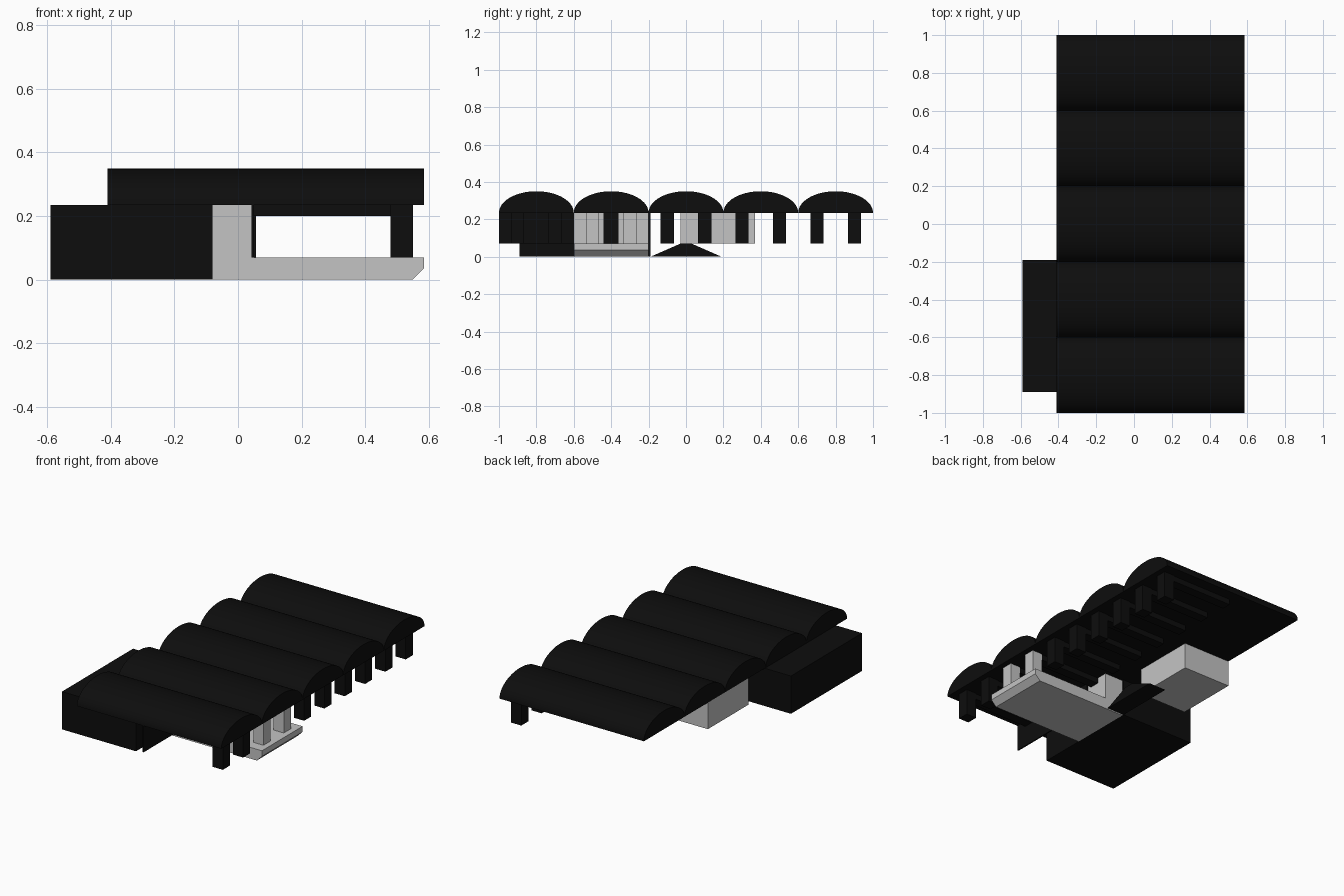
import bpy, bmesh, math

old = bpy.data.objects.get("Cube")
if old:
    bpy.data.objects.remove(old, do_unlink=True)


def material(name, value):
    m = bpy.data.materials.new(name)
    m.use_nodes = True
    colour = (value, value, value, 1)
    m.diffuse_color = colour
    m.node_tree.nodes["Principled BSDF"].inputs["Base Color"].default_value = colour
    return m


BLACK = material("near black", 0.004)
GREY = material("light grey", 0.55)


def extrude(name, mat, profile, axis, start, end):
    """Closed 2D profile swept along x (profile = y, z) or y (profile = x, z)."""
    bm = bmesh.new()
    if axis == "x":
        verts = [bm.verts.new((start, a, b)) for a, b in profile]
        step = (end - start, 0, 0)
    else:
        verts = [bm.verts.new((a, start, b)) for a, b in profile]
        step = (0, end - start, 0)
    face = bm.faces.new(verts)
    swept = bmesh.ops.extrude_face_region(bm, geom=[face], use_keep_orig=True)
    moved = [g for g in swept["geom"] if isinstance(g, bmesh.types.BMVert)]
    bmesh.ops.translate(bm, verts=moved, vec=step)
    bmesh.ops.recalc_face_normals(bm, faces=bm.faces)
    mesh = bpy.data.meshes.new(name)
    bm.to_mesh(mesh)
    bm.free()
    mesh.materials.append(mat)
    ob = bpy.data.objects.new(name, mesh)
    bpy.context.collection.objects.link(ob)
    return ob


def box(name, mat, x, y, z):
    rect = [(y[0], z[0]), (y[1], z[0]), (y[1], z[1]), (y[0], z[1])]
    return extrude(name, mat, rect, "x", *x)


FLOOR, EAVE, RISE = 0.07, 0.235, 0.115

# Five barrel vaults side by side
for i in range(5):
    centre = -0.8 + 0.4 * i
    arc = [(centre + 0.2 * math.cos(math.pi * k / 32),
            EAVE + RISE * math.sin(math.pi * k / 32)) for k in range(33)]
    vault = extrude(f"roof_vault_{i + 1}", BLACK, arc, "x", -0.41, 0.585)
    bpy.ops.object.select_all(action="DESELECT")
    vault.select_set(True)
    bpy.context.view_layer.objects.active = vault
    bpy.ops.object.shade_smooth_by_angle(angle=math.radians(30))

# Colonnade with beams running inwards; the porch pair is light
for i in range(10):
    y = -0.9 + 0.2 * i
    mat = GREY if i in (2, 3) else BLACK
    box(f"column_{i + 1}", mat, (0.48, 0.55), (y - 0.035, y + 0.035), (FLOOR, EAVE))
    box(f"beam_{i + 1}", BLACK, (0.05, 0.48), (y - 0.03, y + 0.03), (0.2, EAVE))

# Closed wing
box("side_wing", BLACK, (-0.59, -0.08), (-0.89, -0.19), (0, EAVE))

# Porch platform with its outer lower edge cut back
deck = [(-0.08, 0), (0.55, 0), (0.585, 0.035), (0.585, FLOOR), (-0.08, FLOOR)]
extrude("porch_platform", GREY, deck, "y", -0.6, -0.2)

# Entrance wall and door
box("entrance_wall", GREY, (-0.08, 0.05), (-0.6, -0.2), (FLOOR, EAVE))
box("entrance_door", BLACK, (0.05, 0.056), (-0.44, -0.36), (FLOOR, EAVE))

# Thin screen wall beside the porch
box("screen_wall", BLACK, (0.042, 0.05), (-1, -0.6), (FLOOR, EAVE))

# Rear room hung beneath the roof
box("rear_room", GREY, (-0.41, -0.08), (-0.03, 0.37), (FLOOR, EAVE))

# Low ridge between the wing and the rear room
ridge = [(-0.19, 0), (0.19, 0), (0.03, FLOOR), (-0.03, FLOOR)]
extrude("ramp_ridge", BLACK, ridge, "x", -0.08, 0.04)
